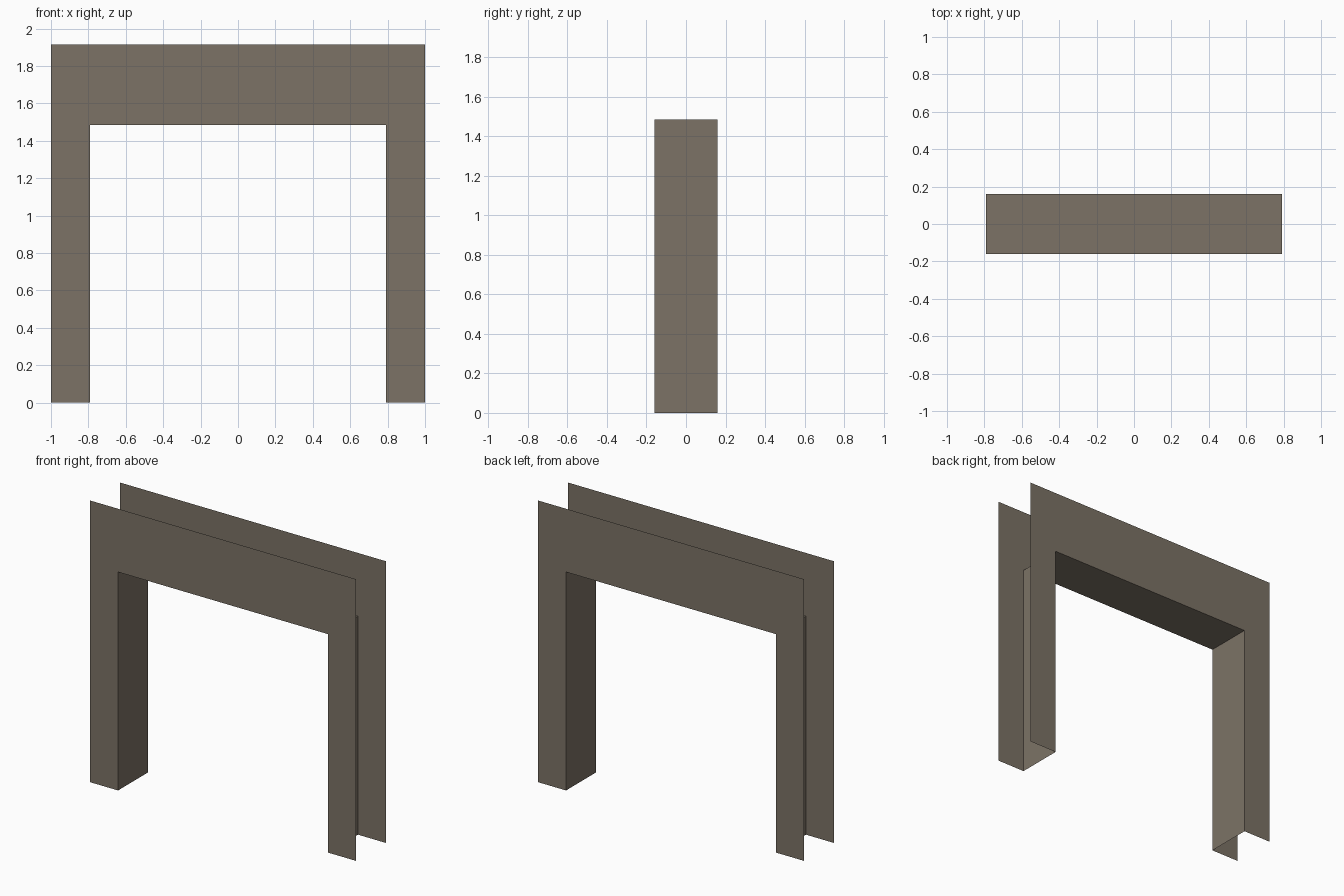
import bpy

if "Cube" in bpy.data.objects:
    bpy.data.objects.remove(bpy.data.objects["Cube"])

W, H = 1.0, 1.915        # outer half width and height
IW, IH = 0.79, 1.485     # opening half width and height
D = 0.16                 # half depth

stone = bpy.data.materials.new("warm grey brown")
stone.diffuse_color = (0.202, 0.171, 0.133, 1)
stone.use_nodes = True
stone.node_tree.nodes["Principled BSDF"].inputs["Base Color"].default_value = stone.diffuse_color

# Opening outline, from left foot over the head to right foot
OPENING = [(-IW, 0), (-IW, IH), (IW, IH), (IW, 0)]
OUTER = [(W, 0), (W, H), (-W, H), (-W, 0)]


def make(name, verts, faces):
    mesh = bpy.data.meshes.new(name)
    mesh.from_pydata(verts, [], faces)
    mesh.materials.append(stone)
    obj = bpy.data.objects.new(name, mesh)
    bpy.context.collection.objects.link(obj)
    return obj


# Flat U-shaped casings on the front and back, each a single sheet
outline = OPENING + OUTER
for name, y in (("front_casing", -D), ("back_casing", D)):
    ring = list(range(8))
    # left leg, head, right leg meet along mitred corners
    faces = [(0, 1, 6, 7), (1, 2, 5, 6), (2, 3, 4, 5)]
    if y < 0:
        faces = [f[::-1] for f in faces]
    make(name, [(x, y, z) for x, z in outline], faces)

# Lining of the opening: two jambs and the soffit (outer sides stay open)
verts = [(x, y, z) for x, z in OPENING for y in (-D, D)]
make("opening_lining", verts,
     [(2 * i, 2 * i + 1, 2 * i + 3, 2 * i + 2) for i in range(3)])
